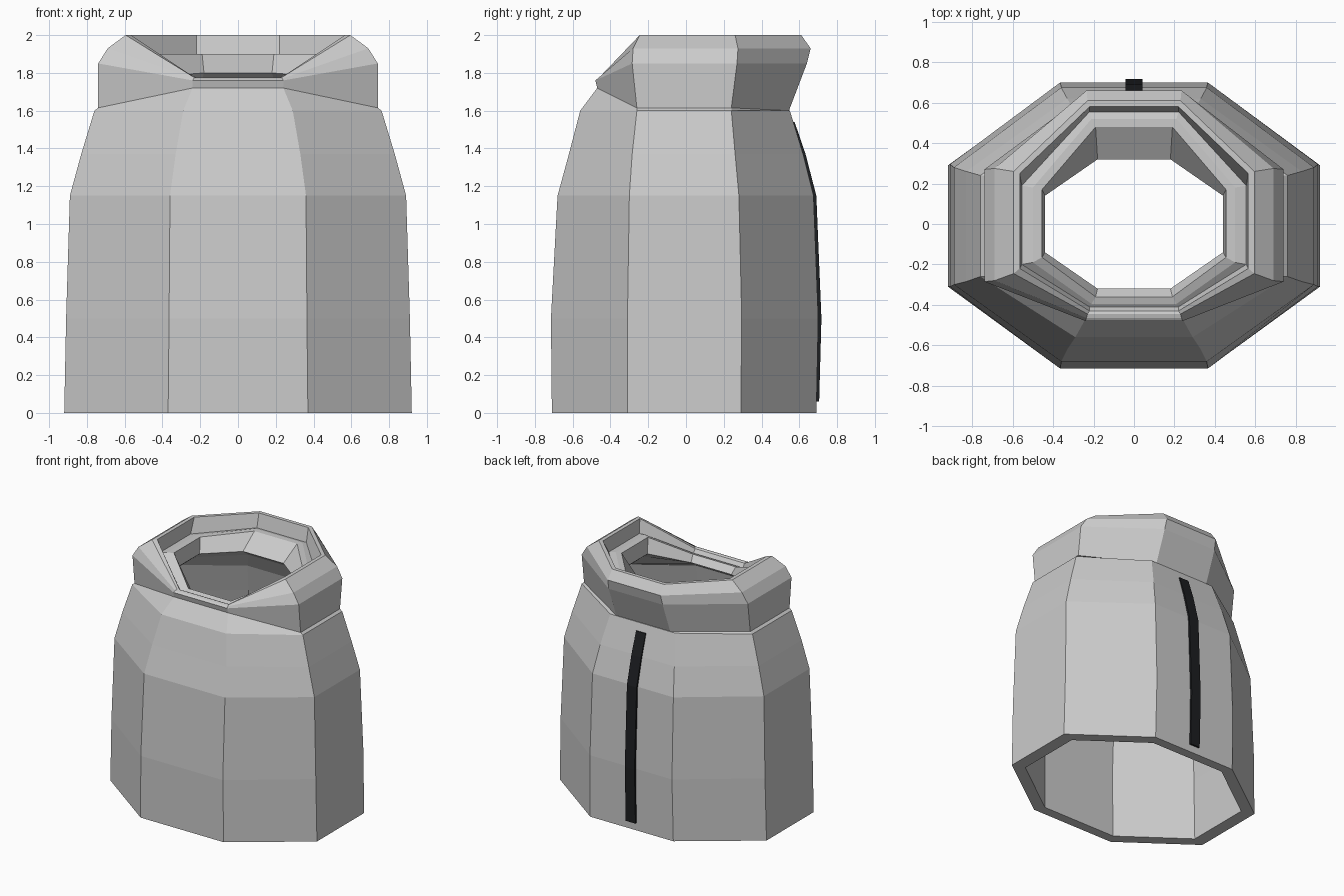
import bpy, bmesh

if "Cube" in bpy.data.objects:
    bpy.data.objects.remove(bpy.data.objects["Cube"])

# Octagonal rings: side x, corner x, front y, front-corner y, back-corner y, back y,
# then z of the front edge, of the sides and of the back edge
BODY = [
    (.92, .37, -.71, -.31, .29, .69, 0),
    (.91, .365, -.715, -.31, .295, .70, .5),
    (.89, .36, -.68, -.30, .28, .675, 1.15),
    (.83, .33, -.62, -.285, .26, .62, 1.37),
    (.76, .29, -.56, -.26, .24, .55, 1.6),
]
COLLAR = [
    (.74, .24, -.47, -.26, .24, .545, 1.72, 1.615, 1.6),    # seam
    (.74, .24, -.48, -.285, .27, .64, 1.76, 1.85, 1.85),    # bulge
    (.69, .235, -.465, -.28, .275, .66, 1.77, 1.93, 1.93),
    (.595, .23, -.445, -.245, .26, .61, 1.775, 2, 2),       # rim
    (.565, .22, -.43, -.22, .25, .58, 1.77, 2, 2),
    (.555, .22, -.41, -.20, .19, .555, 1.74, 1.89, 1.89),   # groove
    (.50, .21, -.395, -.19, .18, .52, 1.75, 1.9, 1.9),
    (.455, .19, -.36, -.165, .17, .48, 1.76, 1.9, 1.9),     # inner lip
    (.44, .18, -.32, -.14, .14, .32, 1.71, 1.78, 1.8),      # neck edge
    (.51, .2, -.41, -.19, .18, .42, 1.66, 1.72, 1.73),      # under the neck edge
]


def octagon(sx, cx, yf, yfc, ybc, yb, zf, zs=None, zb=None):
    zs = zf if zs is None else zs
    zb = zf if zb is None else zb
    half = [(cx, yf, zf), (sx, yfc, zs), (sx, ybc, zs), (cx, yb, zb)]
    return half + [(-x, y, z) for x, y, z in reversed(half)]


def loft(name, rings, capped=False):
    """Skin rings into a flat-shaded mesh, either capped or with last joined to first."""
    bm = bmesh.new()
    loops = [[bm.verts.new(p) for p in ring] for ring in rings]
    following = loops[1:] if capped else loops[1:] + loops[:1]
    for a, b in zip(loops, following):
        n = len(a)
        for i in range(n):
            j = (i + 1) % n
            bm.faces.new((a[i], a[j], b[j], b[i]))
    if capped:
        bm.faces.new(loops[0])
        bm.faces.new(loops[-1])
    bmesh.ops.recalc_face_normals(bm, faces=bm.faces)
    mesh = bpy.data.meshes.new(name)
    bm.to_mesh(mesh)
    bm.free()
    obj = bpy.data.objects.new(name, mesh)
    bpy.context.collection.objects.link(obj)
    return obj


# Body shell with folded collar and inner lining
outer = [octagon(*r) for r in BODY]
lining = [octagon(*[v * .89 for v in r[:6]], r[6]) for r in reversed(BODY)]
loft("torso_shell", outer + [octagon(*r) for r in COLLAR] + lining)

# Dark strip down the back, following the body profile
PATH = [(.06, .705), (.5, .717), (1.15, .69), (1.37, .633), (1.54, .575)]
W, T = .043, .035
strip = loft("back_strip", [[(-W, y, z), (W, y, z), (W, y - T, z), (-W, y - T, z)]
                            for z, y in PATH], capped=True)
black = bpy.data.materials.new("black")
black.diffuse_color = (.012, .013, .015, 1)
black.use_nodes = True
black.node_tree.nodes["Principled BSDF"].inputs["Base Color"].default_value = black.diffuse_color
strip.data.materials.append(black)
